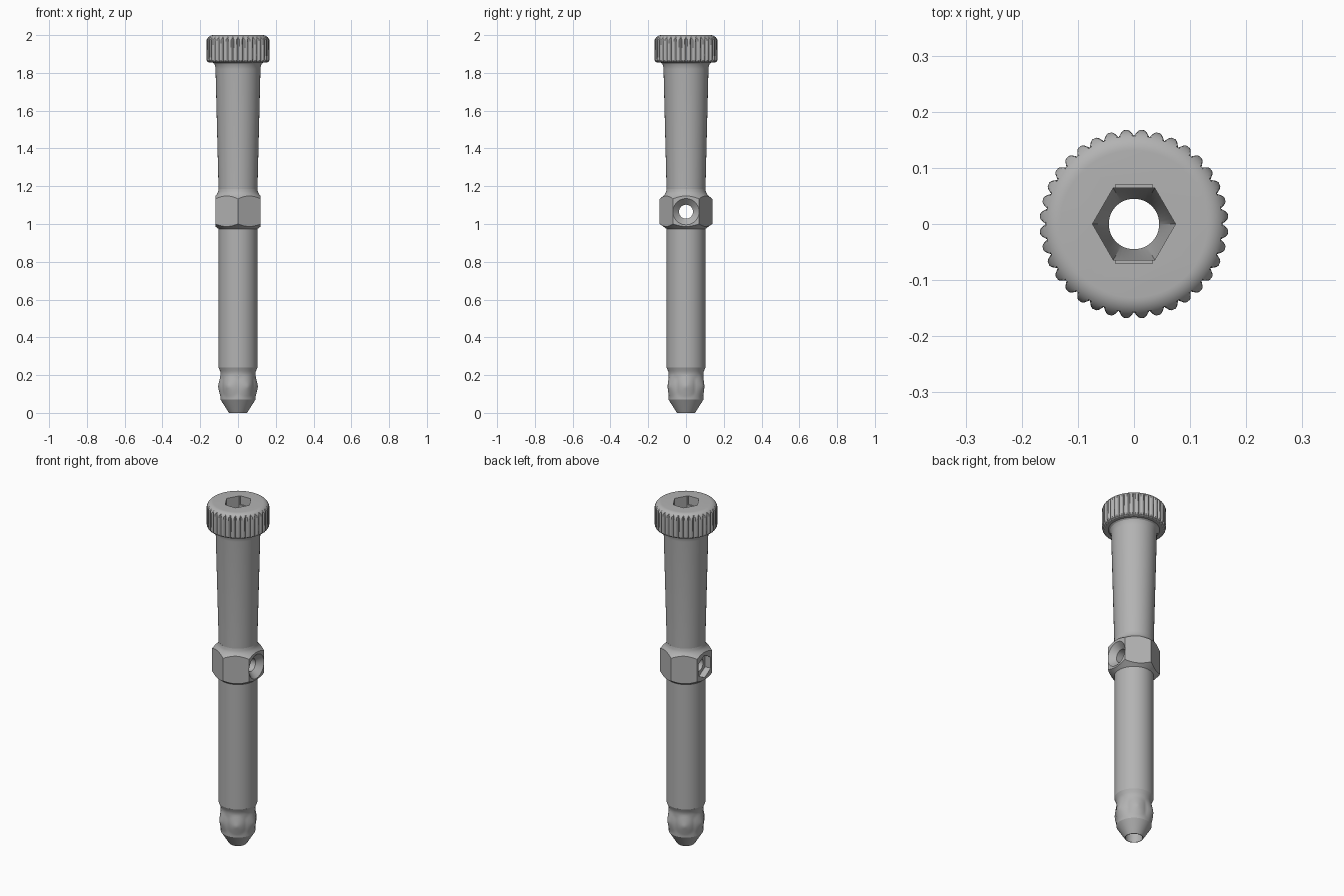
import bpy, bmesh
from math import pi, sin, cos, hypot, radians
from mathutils import Matrix

if "Cube" in bpy.data.objects:
    bpy.data.objects.remove(bpy.data.objects["Cube"])

steel = bpy.data.materials.new("grey_metal")
steel.use_nodes = True
GREY = (0.45, 0.45, 0.45, 1)
steel.diffuse_color = GREY
steel.node_tree.nodes["Principled BSDF"].inputs["Base Color"].default_value = GREY


def lathe(name, profile, segs=64, phase=0.0, shape=None, matrix=None):
    """Closed solid from (radius, height) rings; shape(r, z, angle) may alter the radius."""
    bm = bmesh.new()
    rings = []
    for r, z in profile:
        ring = []
        for i in range(segs):
            a = phase + 2 * pi * i / segs
            q = shape(r, z, a) if shape else r
            ring.append(bm.verts.new((q * cos(a), q * sin(a), z)))
        rings.append(ring)
    for low, high in zip(rings, rings[1:]):
        for i in range(segs):
            j = (i + 1) % segs
            bm.faces.new((low[i], low[j], high[j], high[i]))
    bm.faces.new(rings[0][::-1])
    bm.faces.new(rings[-1])
    if matrix:
        bm.transform(matrix)
    mesh = bpy.data.meshes.new(name)
    bm.to_mesh(mesh)
    bm.free()
    mesh.materials.append(steel)
    obj = bpy.data.objects.new(name, mesh)
    bpy.context.collection.objects.link(obj)
    return obj


def cutter(*args, **kw):
    obj = lathe(*args, **kw)
    obj.hide_render = True
    return obj


def carve(obj, tools, operation="DIFFERENCE"):
    for tool in tools:
        mod = obj.modifiers.new("cut", "BOOLEAN")
        mod.object, mod.operation, mod.solver = tool, operation, "EXACT"
    bpy.context.view_layer.update()
    graph = bpy.context.evaluated_depsgraph_get()
    mesh = bpy.data.meshes.new_from_object(obj.evaluated_get(graph))
    obj.modifiers.clear()
    obj.data = mesh


def sector(a, count):
    """Signed angle to the nearest of count evenly spaced directions."""
    step = 2 * pi / count
    return (a + step / 2) % step - step / 2


# Centre bore that widens into the hexagonal socket
def socket_shape(r, z, a):
    return r * cos(pi / 6) / cos(sector(a - pi / 6, 6)) if z > 1.8 else r


bore = cutter("bore_cutter", [(0.045, -0.1), (0.045, 1.72), (0.074, 1.84), (0.074, 2.1)],
              segs=48, shape=socket_shape)
slot = cutter("slot_cutter", [(1, 1.95), (1, 2.1)], segs=4, phase=pi / 4,
              matrix=Matrix.Diagonal((0.047, 0.099, 1, 1)))

# Cross hole: countersunk on one side, hexagonal nut pocket on the other
sideways = Matrix.Translation((0, 0, 1.065)) @ Matrix.Rotation(pi / 2, 4, "Y")
cross = cutter("cross_hole_cutter", [(0.037, -0.2), (0.037, 0.088), (0.07, 0.121), (0.08, 0.131)],
               segs=48, matrix=sideways)
pocket = cutter("nut_pocket_cutter", [(0.066, -0.2), (0.066, -0.085)], segs=6, matrix=sideways)


# Pointed tip with a ring of six spikes
def spikes(r, z, a):
    d = hypot(0.092 * sector(a, 6), z - 0.14)
    return r + 0.014 * max(0, 1 - d / 0.06)


tip_rows = [(0.092, 0.07 + 0.01 * i) for i in range(15)]
tip = lathe("tip", [(0.048, 0)] + tip_rows + [(0.095, 0.222), (0.103, 0.24)], segs=72, shape=spikes)

# Plain lower shaft
lower_shaft = lathe("lower_shaft", [(0.103, 0.24), (0.103, 0.974)])

# Hexagonal collar with turned corners
collar = lathe("hex_collar", [(0.103, 0.974), (0.108, 0.978), (0.145, 1.005), (0.145, 1.128),
                              (0.122, 1.147), (0.11, 1.16), (0.105, 1.172), (0.103, 1.185)], segs=96)
hexagon = cutter("collar_cutter", [(0.139, 0.9), (0.139, 1.25)], segs=6, phase=pi / 2)
carve(collar, [hexagon], "INTERSECT")

# Tapered upper shaft flaring under the head
upper_shaft = lathe("upper_shaft", [(0.103, 1.185), (0.119, 1.82), (0.121, 1.838),
                                    (0.126, 1.849), (0.134, 1.855)])


# Knurled head with rounded top
def knurl(r, z, a):
    t = abs(sector(a, 36)) / (pi / 36)
    return min(r, 0.157 + 0.012 * min(1, 1.5 * t))


arc = [(0.131 + 0.037 * cos(t), 1.963 + 0.037 * sin(t))
       for t in (radians(9 * i) for i in range(11))]
head = lathe("knurled_head", [(0.154, 1.855), (0.162, 1.859), (0.167, 1.868)] + arc,
             segs=288, shape=knurl)

carve(tip, [bore])
carve(lower_shaft, [bore])
carve(collar, [bore, cross, pocket])
carve(upper_shaft, [bore])
carve(head, [bore, slot])

for tool in (bore, slot, cross, pocket, hexagon):
    bpy.data.objects.remove(tool)

# Smooth turned surfaces, crisp edges
for obj in (tip, lower_shaft, collar, upper_shaft, head):
    bpy.ops.object.select_all(action="DESELECT")
    obj.select_set(True)
    bpy.context.view_layer.objects.active = obj
    bpy.ops.object.shade_smooth_by_angle(angle=radians(25))
